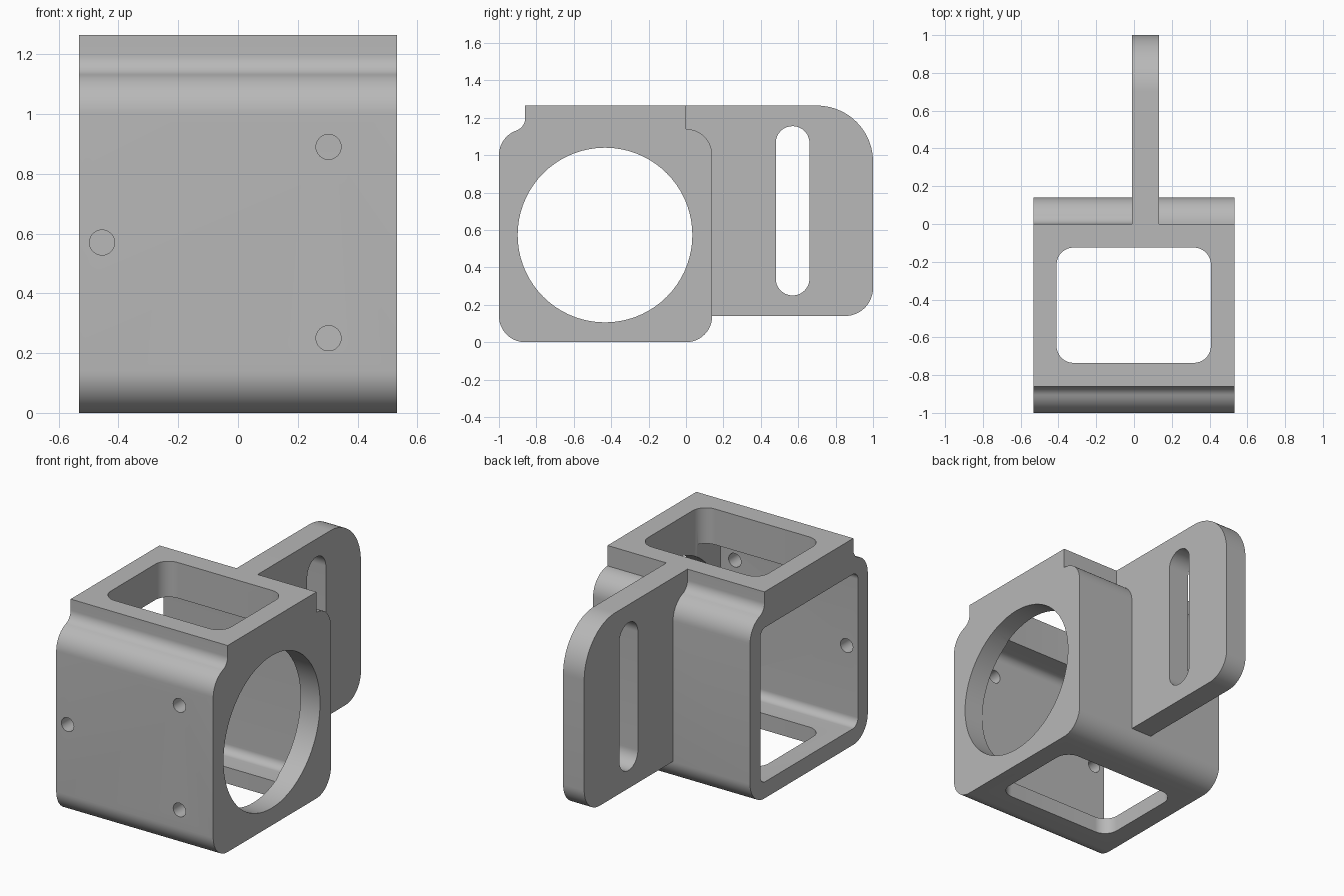
import bpy
import bmesh
from math import radians, cos, sin, sqrt, atan2, degrees

old = bpy.data.objects.get("Cube")
if old:
    bpy.data.objects.remove(old, do_unlink=True)

# One plain grey for the whole machined part
grey = bpy.data.materials.new("plain grey")
grey.use_nodes = True
COLOUR = (0.48, 0.48, 0.48, 1)
grey.diffuse_color = COLOUR
grey.node_tree.nodes["Principled BSDF"].inputs["Base Color"].default_value = COLOUR


def arc(u, v, r, a0, a1, n=14):
    """Points on an arc, angles in degrees."""
    angles = [radians(a0 + (a1 - a0) * i / n) for i in range(n + 1)]
    return [(u + r * cos(a), v + r * sin(a)) for a in angles]


def rounded(u0, v0, u1, v1, r):
    """Rounded rectangle with one corner radius."""
    return (arc(u0 + r, v0 + r, r, 180, 270) + arc(u1 - r, v0 + r, r, 270, 360)
            + arc(u1 - r, v1 - r, r, 0, 90) + arc(u0 + r, v1 - r, r, 90, 180))


def circle(u, v, r, n=72):
    return arc(u, v, r, 0, 360, n)[:-1]


def prism(name, outline, axis, lo, hi):
    """Extrude a 2D outline along the given axis."""
    place = {"X": lambda u, v, w: (w, u, v),
             "Y": lambda u, v, w: (u, w, v),
             "Z": lambda u, v, w: (u, v, w)}[axis]
    bm = bmesh.new()
    face = bm.faces.new([bm.verts.new(place(u, v, lo)) for u, v in outline])
    moved = bmesh.ops.extrude_face_region(bm, geom=[face])["geom"]
    verts = [g for g in moved if isinstance(g, bmesh.types.BMVert)]
    bmesh.ops.translate(bm, verts=verts, vec=place(0, 0, hi - lo))
    bmesh.ops.remove_doubles(bm, verts=bm.verts, dist=0.00001)
    bmesh.ops.recalc_face_normals(bm, faces=bm.faces)
    mesh = bpy.data.meshes.new(name)
    bm.to_mesh(mesh)
    bm.free()
    mesh.materials.append(grey)
    obj = bpy.data.objects.new(name, mesh)
    bpy.context.collection.objects.link(obj)
    return obj


def combine(target, tool, operation):
    """Apply a boolean and discard the tool."""
    tool.hide_render = True
    mod = target.modifiers.new(operation, "BOOLEAN")
    mod.operation, mod.object, mod.solver = operation, tool, "EXACT"
    bpy.context.view_layer.objects.active = target
    bpy.ops.object.modifier_apply(modifier=mod.name)
    bpy.data.objects.remove(tool, do_unlink=True)


# Main dimensions
TOP, HALF, R = 1.265, 0.532, 0.14
FRONT_Y, SHOULDER = -1 + R, 1.0
FILLET = 0.07
rise = sqrt(R * R + 2 * R * FILLET)
tangent = degrees(atan2(rise, FILLET))

# Housing block: round corners, with a soft step below the raised top
block = [(0, TOP), (FRONT_Y, TOP)]
block += arc(FRONT_Y - FILLET, SHOULDER + rise, FILLET, 0, -tangent)
block += arc(FRONT_Y, SHOULDER, R, 180 - tangent, 180)
block += arc(FRONT_Y, R, R, 180, 270) + arc(0, R, R, 270, 360)
block += arc(0, SHOULDER, R, 0, 90)
housing = prism("bracket_housing", block, "X", -HALF, HALF)

# Soft step behind the top, only on one side of the fin
step = arc(FILLET, SHOULDER + rise, FILLET, 180, 180 + tangent)
step += [(0.03, 1.08), (-0.03, 1.08), (-0.03, SHOULDER + rise)]
combine(housing, prism("rear_step", step, "X", -HALF, 0.05), "UNION")

# Mounting fin with unequal rounded corners
fin = [(-0.05, TOP), (-0.05, R)] + arc(1 - 0.15, R + 0.15, 0.15, 270, 360)
fin += arc(0.7, TOP - 0.3, 0.3, 0, 90, 24)
combine(housing, prism("fin", fin, "X", -0.01, 0.133), "UNION")

# Cavity, openings, screw holes and slot
cuts = [
    ("cavity", rounded(-0.905, 0.1, 0.041, 1.046, 0.05), "X", -0.7, 0.4),
    ("round_opening", circle(-0.433, 0.573, 0.467), "X", 0.3, 0.7),
    ("top_and_bottom_opening", rounded(-0.41, -0.735, 0.407, -0.125, 0.09), "Z", -0.2, 1.5),
    ("fin_slot", rounded(0.48, 0.25, 0.66, 1.155, 0.0899), "X", -0.2, 0.3),
]
for x, z in ((0.303, 0.89), (0.303, 0.25), (-0.455, 0.57)):
    cuts.append(("screw_hole", circle(x, z, 0.042, 32), "Y", -1.2, -0.8))
for cut in cuts:
    combine(housing, prism(*cut), "DIFFERENCE")

# Smooth curved walls, crisp edges
bpy.ops.object.select_all(action="DESELECT")
housing.select_set(True)
bpy.context.view_layer.objects.active = housing
bpy.ops.object.shade_smooth_by_angle(angle=radians(25))
